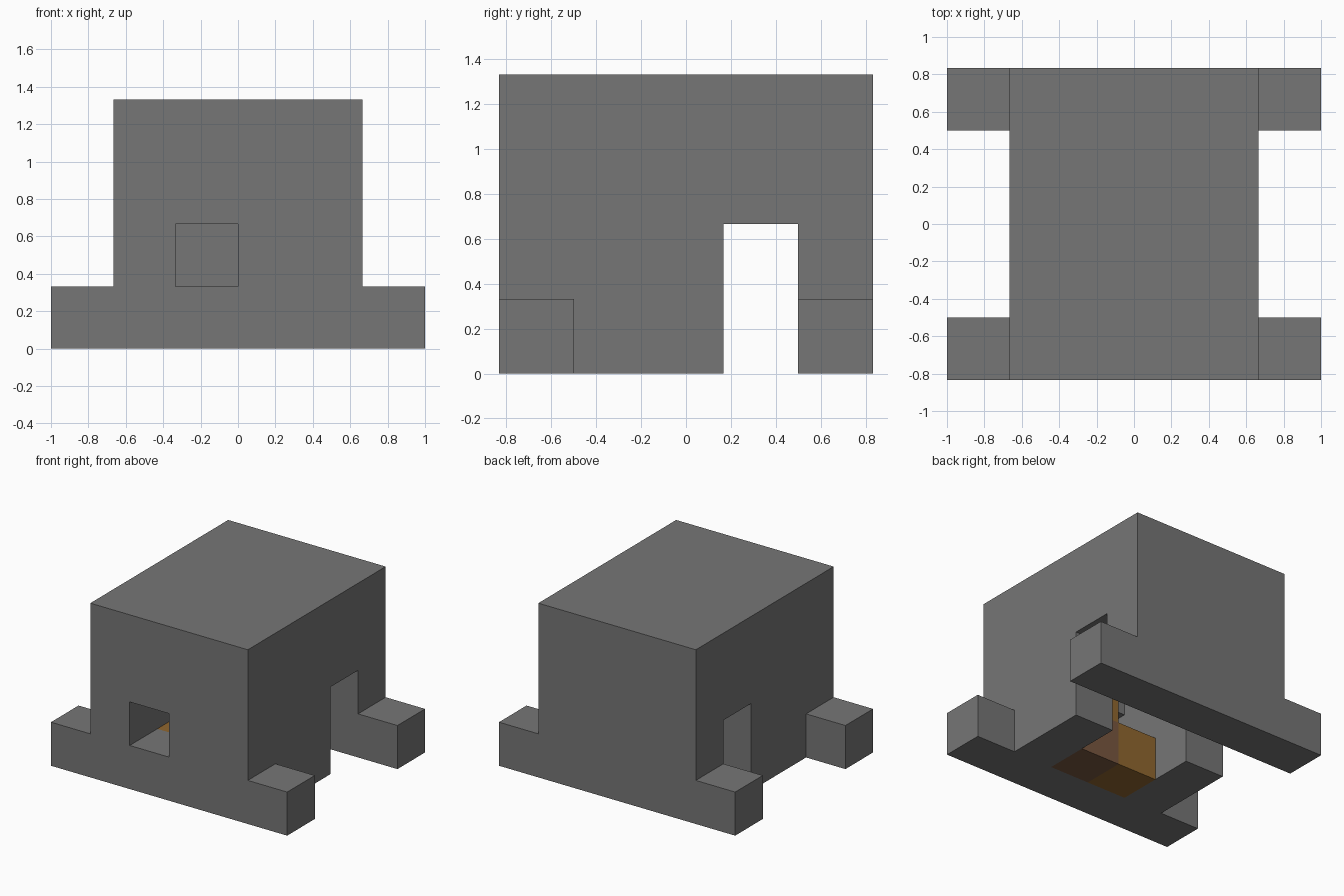
import bpy
import bmesh
from mathutils import Vector

if "Cube" in bpy.data.objects:
    bpy.data.objects.remove(bpy.data.objects["Cube"], do_unlink=True)

U = 1 / 3  # one building block


def material(name, rgb):
    mat = bpy.data.materials.new(name)
    mat.use_nodes = True
    color = (*rgb, 1)
    mat.diffuse_color = color
    mat.node_tree.nodes["Principled BSDF"].inputs["Base Color"].default_value = color
    return mat


stone = material("stone_grey", (0.18, 0.18, 0.18))
orange = material("orange", (0.28, 0.135, 0.028))
brown = material("brown", (0.19, 0.095, 0.05))


def box(name, low, high, mat):
    """Box between two corners, measured in blocks."""
    low, high = Vector(low) * U, Vector(high) * U
    bm = bmesh.new()
    bmesh.ops.create_cube(bm, size=1)
    bmesh.ops.scale(bm, vec=high - low, verts=bm.verts)
    bmesh.ops.translate(bm, vec=(low + high) / 2, verts=bm.verts)
    mesh = bpy.data.meshes.new(name)
    bm.to_mesh(mesh)
    bm.free()
    mesh.materials.append(mat)
    obj = bpy.data.objects.new(name, mesh)
    bpy.context.collection.objects.link(obj)
    return obj


def combine(target, helper, operation):
    """Apply a boolean with a helper object, then drop the helper."""
    mod = target.modifiers.new(operation, "BOOLEAN")
    mod.operation = operation
    mod.solver = "EXACT"
    mod.object = helper
    helper.hide_render = True
    bpy.context.view_layer.update()
    graph = bpy.context.evaluated_depsgraph_get()
    mesh = bpy.data.meshes.new_from_object(target.evaluated_get(graph))
    target.modifiers.clear()
    target.data = mesh
    bpy.data.objects.remove(helper, do_unlink=True)


# Hut body with a long footing under the front and back walls
hut = box("hut_walls", (-2, -2.5, 0), (2, 2.5, 4), stone)
for y in (-2.5, 1.5):
    combine(hut, box("footing", (-3, y, 0), (3, y + 1, 1), stone), "UNION")

# Hollow room open at the bottom, side doorways and front window
for name, low, high in (
    ("room_cutter", (-1, -1.5, -1), (1, 1.5, 3)),
    ("doorway_cutter", (-2.5, 0.5, -1), (2.5, 1.5, 2)),
    ("window_cutter", (-1, -3, 1), (0, -1, 2)),
):
    combine(hut, box(name, low, high, stone), "DIFFERENCE")

# Furniture blocks along the inside of the front wall
box("low_chest", (-1, -1.5, 0), (0, -0.5, 1), orange)
box("brown_base", (0, -1.5, 0), (1, -0.5, 1), brown)
box("upper_chest", (0, -1.5, 1), (1, -0.5, 2), orange)
